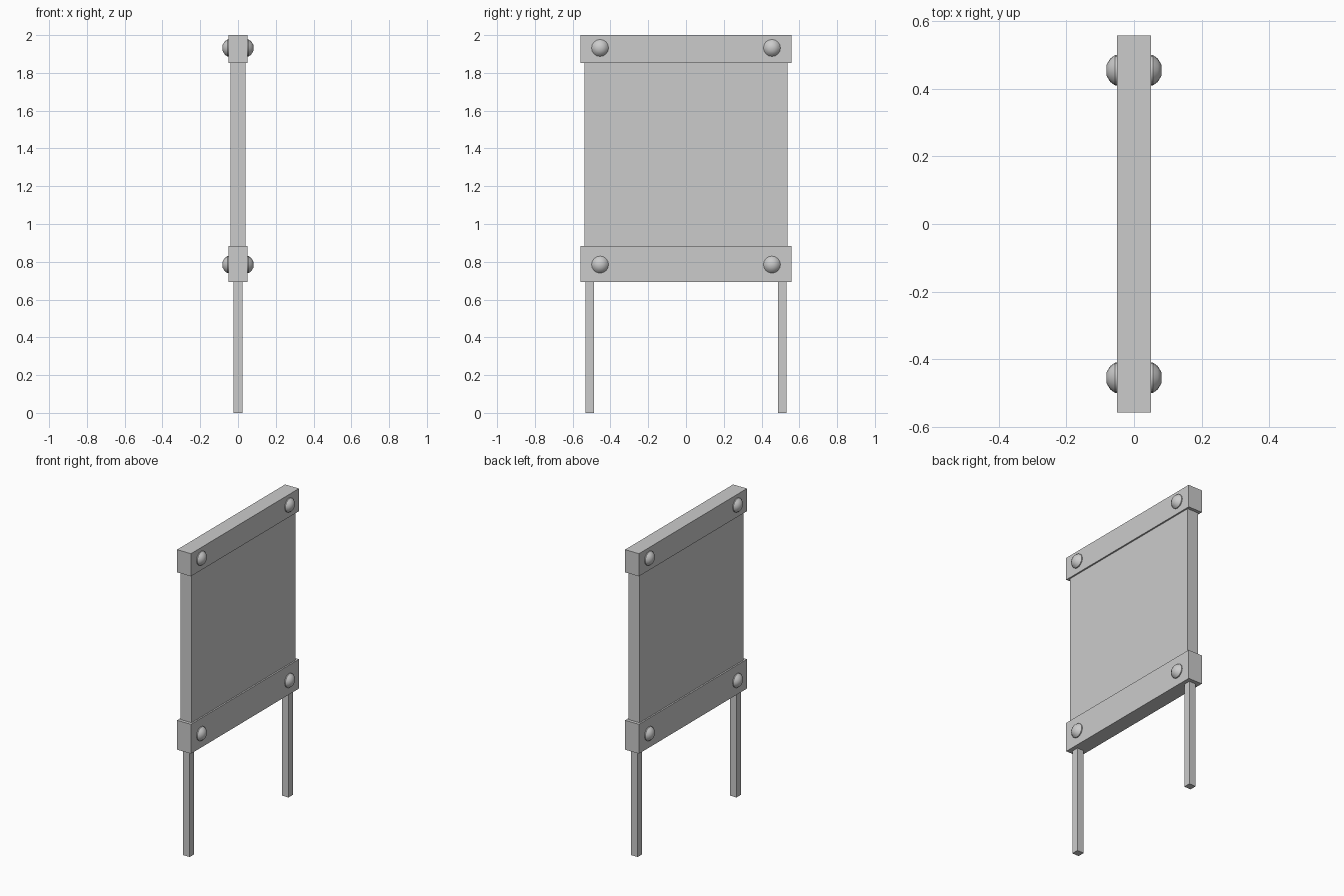
import bpy, bmesh, math
from mathutils import Matrix

if "Cube" in bpy.data.objects:
    bpy.data.objects.remove(bpy.data.objects["Cube"])


def box(name, hx, y0, y1, z0, z1):
    """Axis-aligned block centred on x = 0."""
    bm = bmesh.new()
    bmesh.ops.create_cube(bm, size=1)
    bm.transform(Matrix.Translation((0, (y0 + y1) / 2, (z0 + z1) / 2))
                 @ Matrix.Diagonal((2 * hx, y1 - y0, z1 - z0, 1)))
    return finish(name, bm)


def finish(name, bm):
    bmesh.ops.recalc_face_normals(bm, faces=bm.faces)
    mesh = bpy.data.meshes.new(name)
    bm.to_mesh(mesh)
    bm.free()
    obj = bpy.data.objects.new(name, mesh)
    bpy.context.collection.objects.link(obj)
    return obj


def bolt(name, side, y, z):
    """Domed bolt head, lathed around the x axis and seated in the rail."""
    profile = [(0.04, 0.045), (0.056, 0.045), (0.07, 0.035), (0.081, 0.017), (0.082, 0)]
    bm = bmesh.new()
    verts = [bm.verts.new((x, r, 0)) for x, r in [(0.04, 0)] + profile]
    edges = [bm.edges.new(pair) for pair in zip(verts, verts[1:])]
    bmesh.ops.spin(bm, geom=verts + edges, cent=(0, 0, 0), axis=(1, 0, 0),
                   angle=math.tau, steps=16)
    bmesh.ops.remove_doubles(bm, verts=bm.verts, dist=1e-5)
    bm.transform(Matrix.Translation((0, y, z)) @ Matrix.Diagonal((side, 1, 1, 1)))
    obj = finish(name, bm)
    bpy.ops.object.select_all(action='DESELECT')
    obj.select_set(True)
    bpy.context.view_layer.objects.active = obj
    bpy.ops.object.shade_smooth_by_angle(angle=math.radians(30))


# Board and its two clamping rails
box("panel", 0.04, -0.537, 0.537, 0.8, 1.9)
box("top_rail", 0.05, -0.558, 0.558, 1.852, 2.0)
box("bottom_rail", 0.05, -0.558, 0.558, 0.692, 0.884)

# Legs
box("left_leg", 0.024, -0.533, -0.487, 0, 0.75)
box("right_leg", 0.024, 0.487, 0.533, 0, 0.75)

# Bolt heads on both faces of each rail
for rail, z in (("top", 1.932), ("bottom", 0.785)):
    for face, side in (("front", 1), ("back", -1)):
        for end, y in (("left", -0.455), ("right", 0.455)):
            bolt(f"{rail}_{face}_{end}_bolt", side, y, z)
